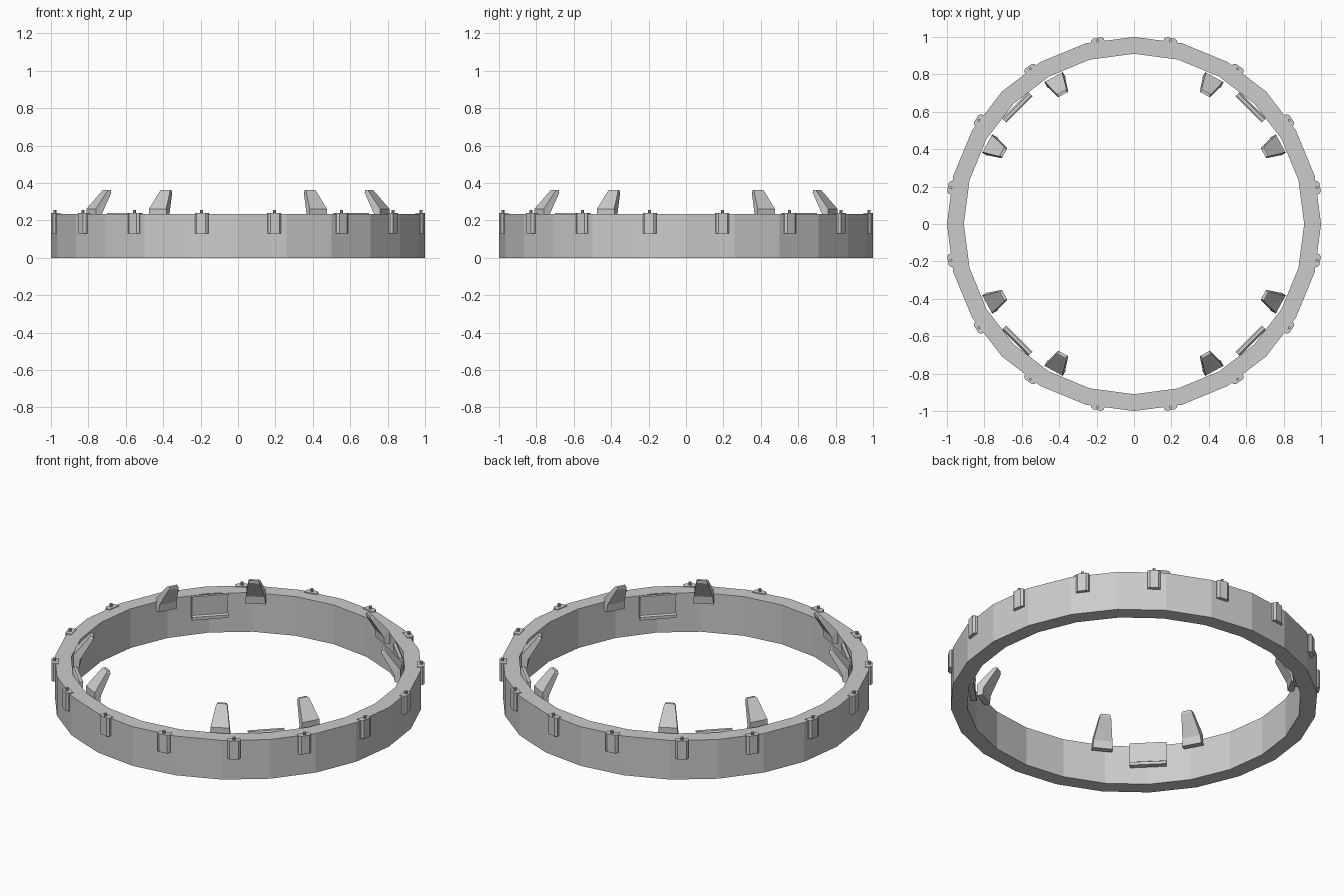
import bpy, bmesh, math
from mathutils import Matrix, Vector

if "Cube" in bpy.data.objects:
    bpy.data.objects.remove(bpy.data.objects["Cube"])


def finish(name, bm):
    bmesh.ops.recalc_face_normals(bm, faces=bm.faces)
    me = bpy.data.meshes.new(name)
    bm.to_mesh(me)
    bm.free()
    ob = bpy.data.objects.new(name, me)
    bpy.context.collection.objects.link(ob)
    return ob


def loft(bm, loops, closed=False):
    """Bridge equal-length vertex loops; cap the ends unless closed."""
    rows = [[bm.verts.new(p) for p in loop] for loop in loops]
    n = len(rows[0])
    count = len(rows) if closed else len(rows) - 1
    for i in range(count):
        a, b = rows[i], rows[(i + 1) % len(rows)]
        for j in range(n):
            k = (j + 1) % n
            bm.faces.new((a[j], a[k], b[k], b[j]))
    if not closed:
        bm.faces.new(rows[0])
        bm.faces.new(rows[-1])


def place(ob, degrees):
    # parts are modelled with local x pointing radially outward
    ob.data.transform(Matrix.Rotation(math.radians(degrees), 4, 'Z'))


# 24-sided band
bm = bmesh.new()
band = [(1.0, 0), (1.0, 0.235), (0.91, 0.235), (0.91, 0)]
loops = []
for i in range(24):
    a = math.radians(15 * i)
    loops.append([(r * math.cos(a), r * math.sin(a), z) for r, z in band])
loft(bm, loops, closed=True)
finish("ring_band", bm)


# Outer tabs with a small pin on top
def tab(degrees):
    bm = bmesh.new()
    outline = [(0.975, -0.036), (1.003, -0.036), (1.014, -0.024),
               (1.014, 0.024), (1.003, 0.036), (0.975, 0.036)]
    loft(bm, [[(x, y, z) for x, y in outline] for z in (0.13, 0.239)])
    bmesh.ops.create_cone(bm, cap_ends=True, segments=8, radius1=0.008,
                          radius2=0.008, depth=0.025,
                          matrix=Matrix.Translation((0.998, 0, 0.2435)))
    place(finish("outer_tab", bm), degrees)


for i in range(16):
    tab(11.25 + 22.5 * i)


# Inner plates with a lip along the bottom
def plate(degrees):
    bm = bmesh.new()
    side = [(0.898, 0.10), (0.898, 0.225), (0.89, 0.239), (0.872, 0.239),
            (0.877, 0.125), (0.867, 0.118), (0.867, 0.10)]
    loft(bm, [[(x, y, z) for x, z in side] for y in (-0.1, 0.1)])
    place(finish("inner_plate", bm), degrees)


# Prongs leaning inward and tapering to the tip
def prong(degrees):
    bm = bmesh.new()
    # inner radius, its z, outer radius, its z, half widths
    rows = [(0.862, 0.19, 0.895, 0.19, 0.056),
            (0.858, 0.235, 0.895, 0.262, 0.052),
            (0.789, 0.348, 0.812, 0.358, 0.031),
            (0.789, 0.363, 0.805, 0.364, 0.025)]
    loft(bm, [[(ri, -w, zi), (ro, -w, zo), (ro, w, zo), (ri, w, zi)]
              for ri, zi, ro, zo, w in rows])
    place(finish("inner_prong", bm), degrees)


for q in range(4):
    base = 45 + 90 * q
    plate(base)
    prong(base - 16.3)
    prong(base + 16.3)
